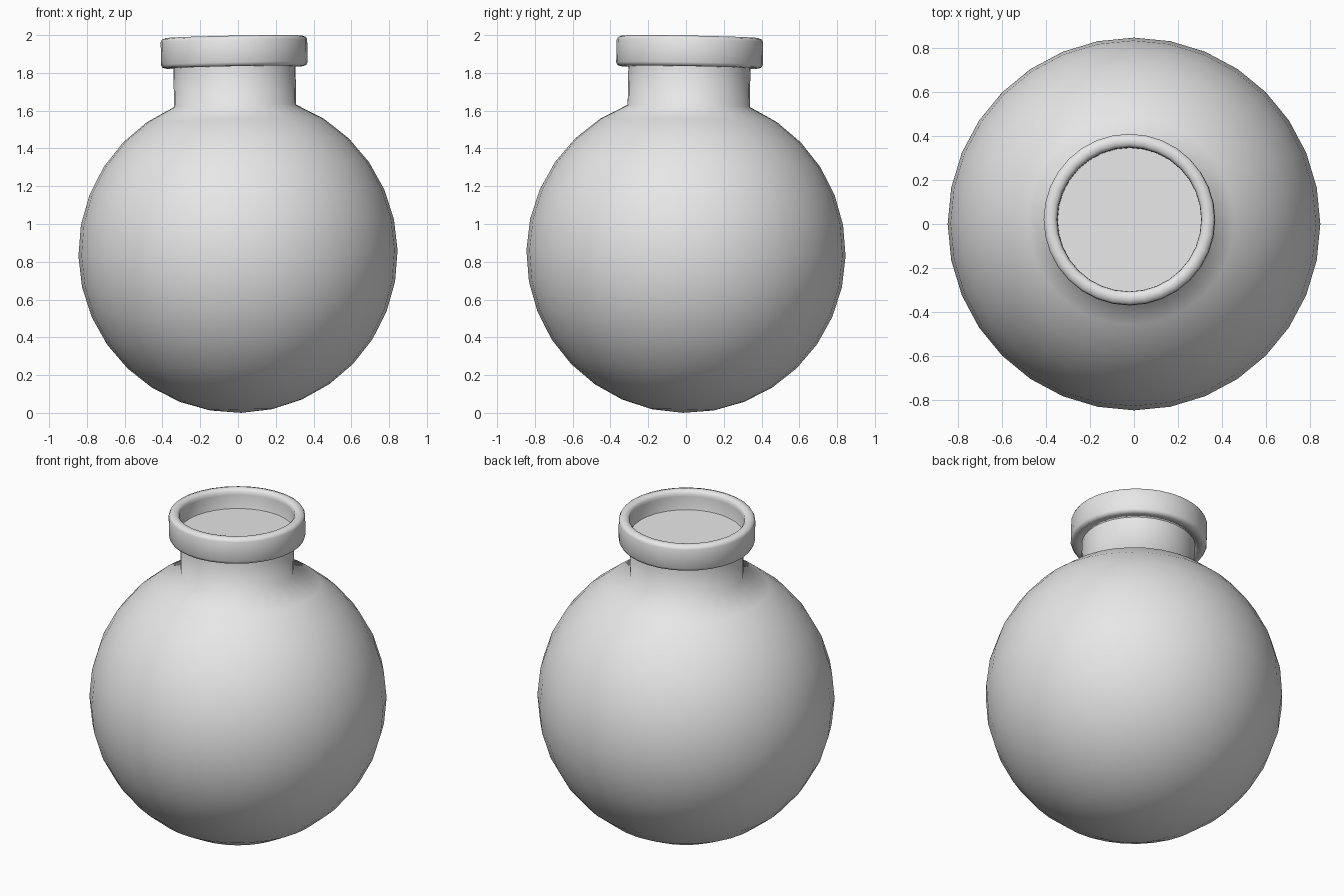
import bpy, bmesh, math
from mathutils import Matrix

SIDES = 32
RADIUS = 0.845

default = bpy.data.objects.get("Cube")
if default:
    bpy.data.objects.remove(default, do_unlink=True)

grey = bpy.data.materials.new("light grey")
grey.use_nodes = True
grey.diffuse_color = (0.8, 0.8, 0.8, 1)
grey.node_tree.nodes["Principled BSDF"].inputs["Base Color"].default_value = (0.8, 0.8, 0.8, 1)

# The whole flask leans very slightly about the centre of its bulb
lean = (Matrix.Translation((0, 0, RADIUS))
        @ Matrix.Rotation(math.radians(-1.05), 4, "X")
        @ Matrix.Rotation(math.radians(-1.1), 4, "Y"))


def lathe(name, profile, closed=False):
    """Revolve (radius, height) points around the upright axis."""
    bm = bmesh.new()
    verts = [bm.verts.new((r, 0, h)) for r, h in profile]
    pairs = list(zip(verts, verts[1:]))
    if closed:
        pairs.append((verts[-1], verts[0]))
    edges = [bm.edges.new(p) for p in pairs]
    bmesh.ops.spin(bm, geom=verts + edges, axis=(0, 0, 1), cent=(0, 0, 0),
                   angle=2 * math.pi, steps=SIDES)
    bmesh.ops.remove_doubles(bm, verts=bm.verts, dist=0.0005)
    bmesh.ops.recalc_face_normals(bm, faces=bm.faces)
    # An open shell must still point outward or upward
    if sum(f.normal.dot(f.calc_center_median()) for f in bm.faces) < 0 and not closed:
        bmesh.ops.reverse_faces(bm, faces=bm.faces)
    mesh = bpy.data.meshes.new(name)
    bm.to_mesh(mesh)
    bm.free()
    mesh.shade_smooth()
    mesh.materials.append(grey)
    obj = bpy.data.objects.new(name, mesh)
    obj.matrix_world = lean
    bpy.context.collection.objects.link(obj)
    return obj


# Round bulb running up into a straight neck
step = math.pi / 16
bulb = [(RADIUS * math.sin(i * step), -RADIUS * math.cos(i * step)) for i in range(15)]
neck_radius = bulb[-1][0]
lathe("bulb_and_neck", bulb + [(neck_radius, 1.0)])

# Thick collar with softened edges around the mouth
lathe("collar", [
    (0.318, 0.985), (0.365, 0.985), (0.381, 0.99), (0.388, 1.005),
    (0.388, 1.125), (0.381, 1.139), (0.36, 1.146), (0.34, 1.143),
    (0.328, 1.13), (0.326, 1.11), (0.326, 1.0)], closed=True)

# Flat stopper set down inside the mouth
lathe("stopper", [(0, 1.025), (0.327, 1.025)])
